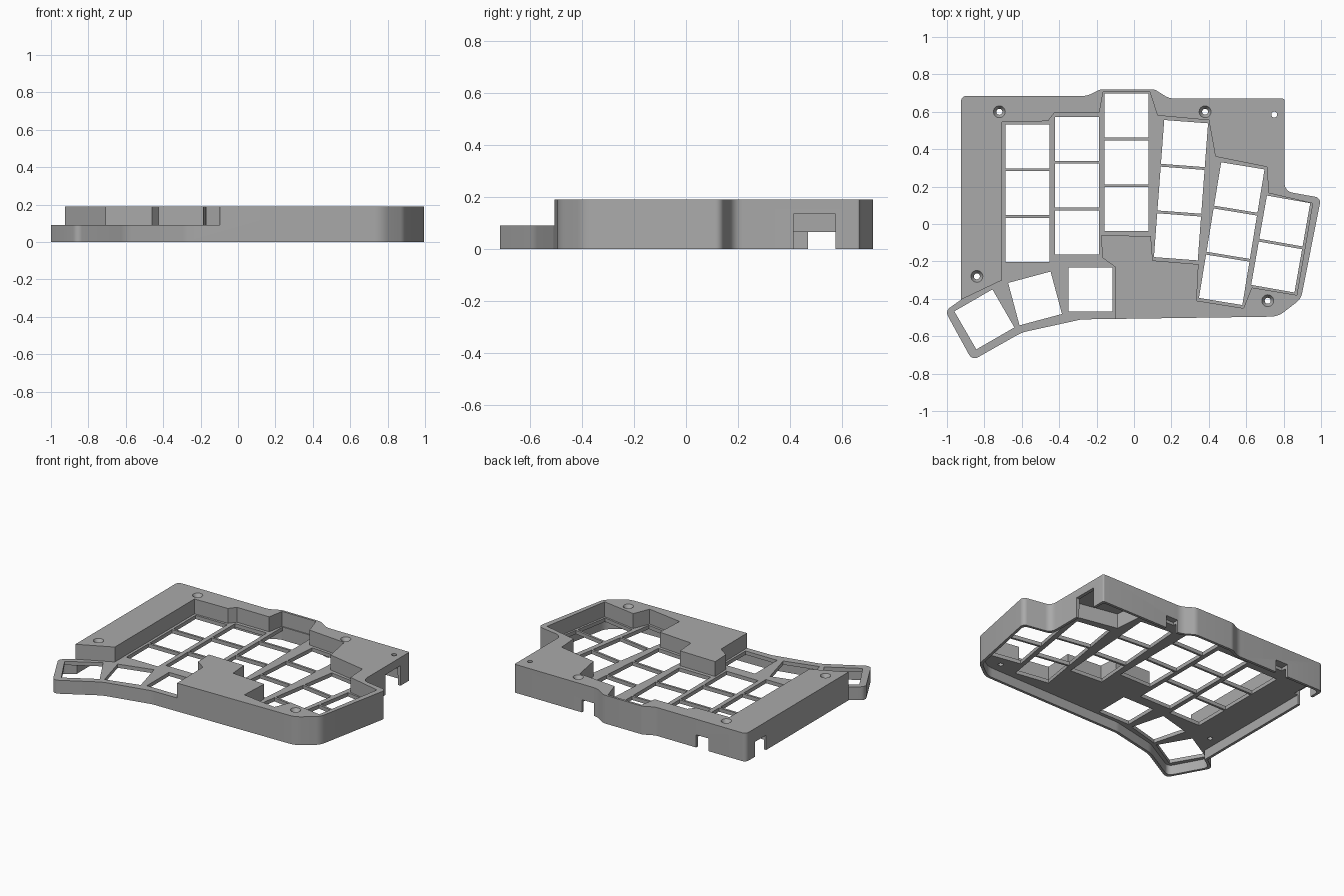
import bpy, bmesh, math
from mathutils import Vector, Matrix

if "Cube" in bpy.data.objects:
    bpy.data.objects.remove(bpy.data.objects["Cube"])

HEIGHT, PLATE_TOP, PLATE_BOTTOM, WALL = 0.19, 0.09, 0.065, 0.018

grey = bpy.data.materials.new("plain grey plastic")
grey.use_nodes = True
colour = (0.4, 0.4, 0.4, 1)
grey.diffuse_color = colour
grey.node_tree.nodes["Principled BSDF"].inputs["Base Color"].default_value = colour


def inset(corners, width):
    """Move a clockwise outline inwards by a wall width."""
    result = []
    for i, (x, y, r) in enumerate(corners):
        p = Vector((x, y))
        a = (p - Vector(corners[i - 1][:2])).normalized()
        b = (Vector(corners[(i + 1) % len(corners)][:2]) - p).normalized()
        n, m = Vector((a.y, -a.x)), Vector((b.y, -b.x))
        q = p + (n + m) * width / (1 + n.dot(m))
        result.append((q.x, q.y, r))
    return result


def rounded(corners, steps=6):
    """Round each corner (x, y, radius) with an arc."""
    points = []
    for i, (x, y, r) in enumerate(corners):
        p = Vector((x, y))
        a = (Vector(corners[i - 1][:2]) - p).normalized()
        b = (Vector(corners[(i + 1) % len(corners)][:2]) - p).normalized()
        if r == 0:
            points.append(p)
            continue
        half = a.angle(b) / 2
        centre = p + (a + b).normalized() * r / math.sin(half)
        start = p + a * r / math.tan(half) - centre
        end = p + b * r / math.tan(half) - centre
        sweep = start.angle_signed(end)
        for k in range(steps + 1):
            points.append(centre + Matrix.Rotation(-sweep * k / steps, 2) @ start)
    return points


def add_prism(bm, points, z0, z1):
    face = bm.faces.new([bm.verts.new((p[0], p[1], z0)) for p in points])
    top = bmesh.ops.extrude_face_region(bm, geom=[face])["geom"]
    bmesh.ops.translate(bm, vec=(0, 0, z1 - z0),
                        verts=[v for v in top if isinstance(v, bmesh.types.BMVert)])


def add_box(bm, x0, x1, y0, y1, z0, z1):
    add_prism(bm, [(x0, y0), (x1, y0), (x1, y1), (x0, y1)], z0, z1)


def add_cone(bm, x, y, z0, z1, r0, r1):
    bmesh.ops.create_cone(bm, cap_ends=True, segments=24, radius1=r0, radius2=r1,
                          depth=z1 - z0, matrix=Matrix.Translation((x, y, (z0 + z1) / 2)))


def finish(bm, name):
    bmesh.ops.recalc_face_normals(bm, faces=bm.faces)
    mesh = bpy.data.meshes.new(name)
    bm.to_mesh(mesh)
    bm.free()
    mesh.materials.append(grey)
    obj = bpy.data.objects.new(name, mesh)
    bpy.context.collection.objects.link(obj)
    return obj


def cut(target, bm):
    cutter = finish(bm, "cutter")
    cutter.hide_render = True
    mod = target.modifiers.new("cut", "BOOLEAN")
    mod.operation, mod.solver, mod.object = "DIFFERENCE", "EXACT", cutter
    bpy.context.view_layer.objects.active = target
    bpy.ops.object.modifier_apply(modifier=mod.name)
    bpy.data.objects.remove(cutter)


# Case body: the full outline, clockwise from the back left corner
outline = [
    (-.925, .685, .03), (-.25, .685, .1), (-.18, .72, .06), (.11, .72, .06),
    (.19, .67, .1), (.805, .67, .01), (.805, .175, .05), (1, .14, .03),
    (.893, -.4, .08), (.77, -.495, .12), (-.28, -.51, .15), (-.6, -.58, .2),
    (-.865, -.73, .035), (-1.01, -.465, .035), (-.925, -.405, 0)]
bm = bmesh.new()
add_prism(bm, rounded(outline), 0, HEIGHT)
case = finish(bm, "keyboard_case")

# Sunken key well, open over the thumb keys
well = [
    (-.705, -.3), (-.705, .545), (-.46, .55), (-.425, .595), (-.185, .595),
    (-.165, .705), (.085, .705), (.125, .58), (.4, .555), (.435, .36),
    (.71, .305), (.72, .165), (.955, .11), (.87, -.38), (.63, -.34),
    (.585, -.45), (.335, -.41), (.345, -.215), (.1, -.195), (.09, -.065),
    (-.175, -.06), (-.17, -.18), (-.1, -.23), (-.095, -.8), (-1.2, -.8), (-1.2, -.536)]
bm = bmesh.new()
add_prism(bm, well, PLATE_TOP, 0.3)
cut(case, bm)

# Hollow underside
bm = bmesh.new()
add_prism(bm, rounded(inset(outline, WALL)), -0.1, PLATE_BOTTOM)
cut(case, bm)

# Deep pocket for the controller
bm = bmesh.new()
add_prism(bm, [(.43, .645), (.782, .645), (.782, .2), (.74, .2), (.73, .33), (.455, .385)],
          0.03, 0.165)
cut(case, bm)

# Key holes: top key of each column, tilt in degrees, number of keys
columns = [
    (-.57, .415, 0, 3), (-.305, .455, 0, 3), (-.04, .58, 0, 3),
    (.27, .43, -4.3, 3), (.563, .195, -9.3, 3), (.806, .016, -10, 2),
    (-.232, -.35, 0, 1), (-.529, -.398, 15, 1), (-.8, -.51, 30, 1)]
KEY, PITCH = 0.235, 0.25
bm = bmesh.new()
for x, y, tilt, count in columns:
    turn = Matrix.Rotation(math.radians(tilt), 2)
    for k in range(count):
        centre = Vector((x, y)) + turn @ Vector((0, -PITCH * k))
        square = [(-1, -1), (1, -1), (1, 1), (-1, 1)]
        add_prism(bm, [centre + turn @ Vector(c) * KEY / 2 for c in square],
                  0.03, PLATE_TOP + 0.01)
cut(case, bm)

# Screw holes with countersinks, and a small reset hole
screws = [(.38, .6), (-.72, .6), (-.84, -.28), (.715, -.41)]
bm = bmesh.new()
for x, y in screws:
    add_cone(bm, x, y, 0.03, 0.3, 0.016, 0.016)
add_cone(bm, .75, .585, 0.1, 0.3, 0.016, 0.016)
cut(case, bm)
bm = bmesh.new()
for x, y in screws:
    add_cone(bm, x, y, HEIGHT - 0.025, HEIGHT + 0.005, 0.016, 0.035)
cut(case, bm)

# Port notches in the right, left and back walls
bm = bmesh.new()
add_box(bm, .76, .9, .415, .575, -0.1, 0.135)
add_box(bm, -1, -.88, .47, .59, -0.1, 0.1)
for x in (.26, -.6):
    add_box(bm, x - .045, x + .045, .63, .8, -0.1, 0.085)
cut(case, bm)

bpy.ops.object.select_all(action="DESELECT")
case.select_set(True)
bpy.context.view_layer.objects.active = case
bpy.ops.object.shade_smooth_by_angle(angle=math.radians(30))
